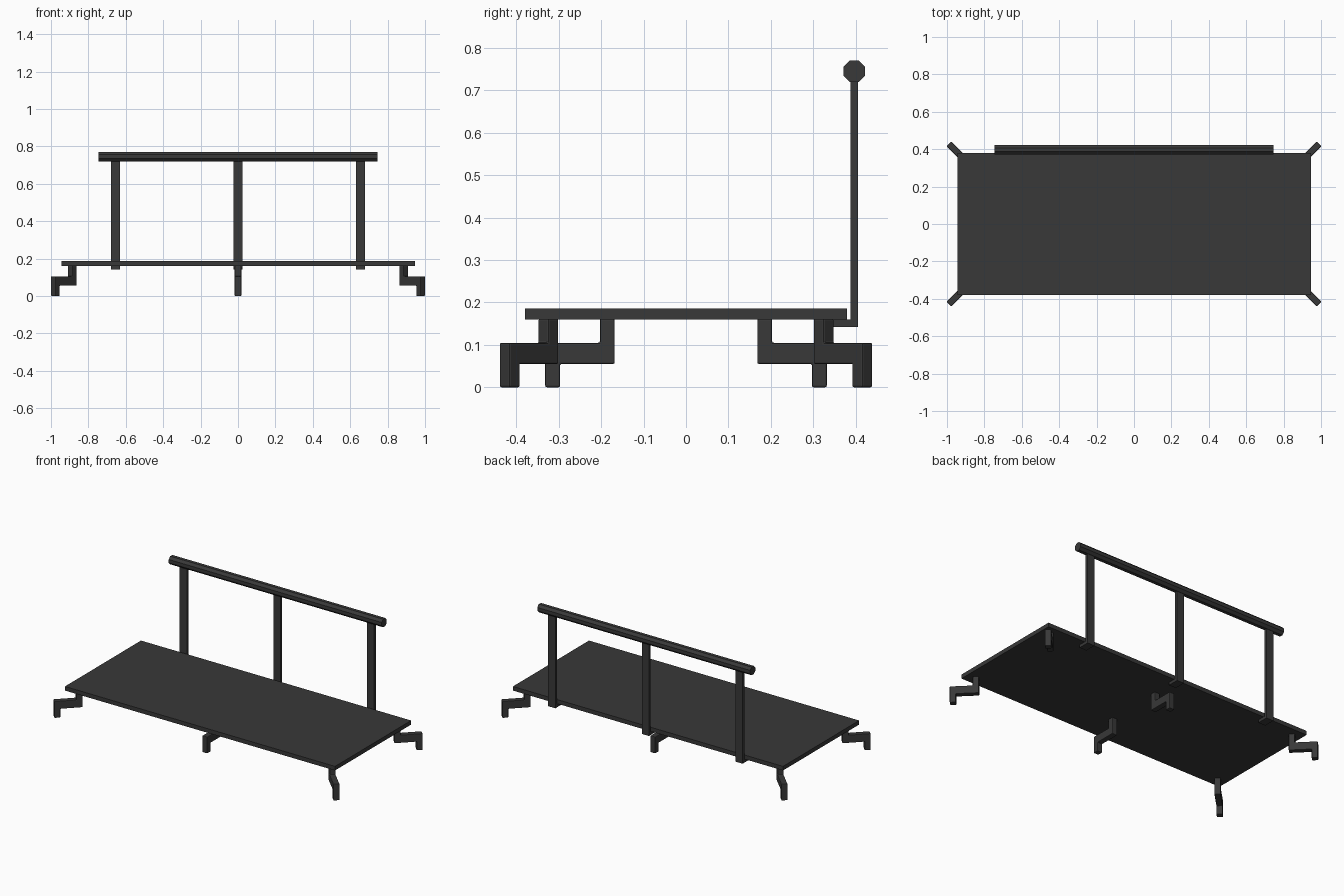
import bpy, bmesh
from math import pi, atan2, cos
from mathutils import Matrix

if "Cube" in bpy.data.objects:
    bpy.data.objects.remove(bpy.data.objects["Cube"])

dark = bpy.data.materials.new("dark_metal")
dark.diffuse_color = (0.04, 0.04, 0.04, 1)
dark.use_nodes = True
dark.node_tree.nodes["Principled BSDF"].inputs["Base Color"].default_value = dark.diffuse_color


def prism(name, profile, width, loc, angle=0.0, bevel=0.0):
    """Extrude a (u, z) profile sideways by width, then turn u to the given angle."""
    bm = bmesh.new()
    face = bm.faces.new([bm.verts.new((u, -width / 2, z)) for u, z in profile])
    ext = bmesh.ops.extrude_face_region(bm, geom=[face])
    moved = [g for g in ext["geom"] if isinstance(g, bmesh.types.BMVert)]
    bmesh.ops.translate(bm, verts=moved, vec=(0, width, 0))
    bmesh.ops.recalc_face_normals(bm, faces=bm.faces)
    bm.transform(Matrix.Translation(loc) @ Matrix.Rotation(angle, 4, 'Z'))
    mesh = bpy.data.meshes.new(name)
    bm.to_mesh(mesh)
    bm.free()
    mesh.materials.append(dark)
    obj = bpy.data.objects.new(name, mesh)
    bpy.context.collection.objects.link(obj)
    if bevel:
        mod = obj.modifiers.new("edge_bevel", 'BEVEL')
        mod.width = bevel
        mod.segments = 2
    return obj


# Flat deck
prism("deck", [(-0.945, 0.16), (0.945, 0.16), (0.945, 0.186), (-0.945, 0.186)],
      0.76, (0, 0, 0))

# Stepped legs: inner stem, horizontal arm, outer foot
h, t = 0.082, 0.035
leg = [(-h, 0.162), (-h, 0.055), (h - t, 0.055), (h - t, 0), (h, 0),
       (h, 0.105), (-h + t, 0.105), (-h + t, 0.162)]
for sy, side in ((-1, "front"), (1, "back")):
    prism(f"{side}_middle_leg", leg, t, (0, sy * 0.25, 0), sy * pi / 2, 0.004)
    for sx, end in ((-1, "left"), (1, "right")):
        prism(f"{side}_{end}_leg", leg, t, (sx * 0.931, sy * 0.37, 0),
              atan2(sy, sx), 0.004)

# Handrail posts, with a short tab tucked under the deck
post = [(0.335, 0.142), (0.406, 0.142), (0.406, 0.735), (0.388, 0.735),
        (0.388, 0.16), (0.335, 0.16)]
for x, name in ((-0.655, "left"), (0, "middle"), (0.655, "right")):
    prism(f"{name}_rail_post", post, 0.05, (x, 0, 0), pi / 2)

# Octagonal handrail
bpy.ops.mesh.primitive_cylinder_add(vertices=8, radius=0.0255 / cos(pi / 8), depth=1.49)
rail = bpy.context.object
rail.name = "handrail"
rail.data.transform(Matrix.Translation((0, 0.397, 0.745)) @ Matrix.Rotation(pi / 2, 4, 'Y')
                    @ Matrix.Rotation(pi / 8, 4, 'Z'))
rail.data.materials.append(dark)
